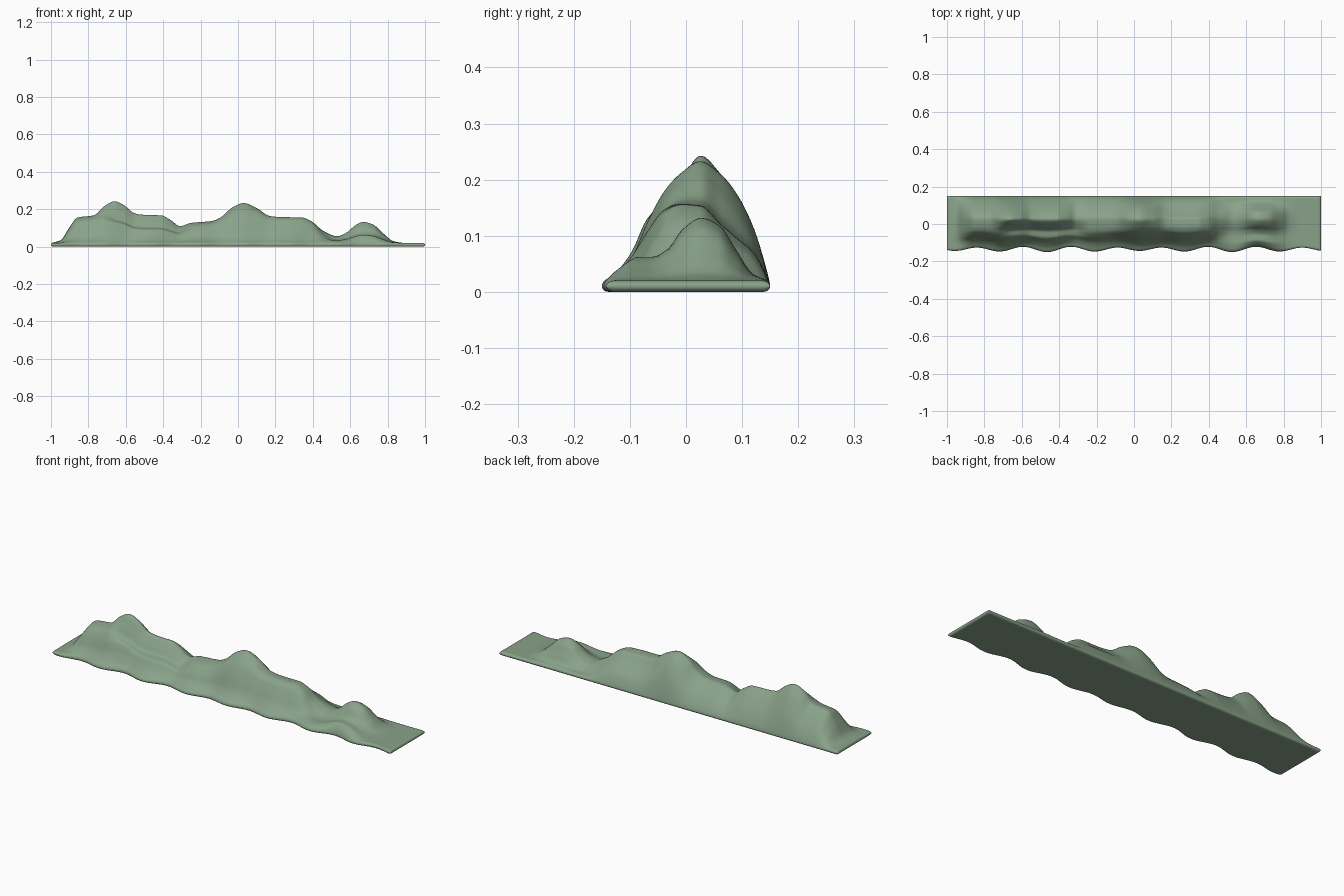
import bpy, bmesh, math

if "Cube" in bpy.data.objects:
    bpy.data.objects.remove(bpy.data.objects["Cube"])


def curve(pts):
    """Monotone cubic through (x, value) points, no overshoot."""
    xs, vs = zip(*pts)
    n = len(xs)
    d = [(vs[i + 1] - vs[i]) / (xs[i + 1] - xs[i]) for i in range(n - 1)]
    m = [0.0] * n
    for i in range(1, n - 1):
        if d[i - 1] * d[i] > 0:
            m[i] = 2 * d[i - 1] * d[i] / (d[i - 1] + d[i])
    m[0], m[-1] = d[0], d[-1]

    def f(x):
        x = min(max(x, xs[0]), xs[-1])
        i = 0
        while i < n - 2 and x > xs[i + 1]:
            i += 1
        h = xs[i + 1] - xs[i]
        t = (x - xs[i]) / h
        return ((1 + 2 * t) * (1 - t) ** 2 * vs[i] + t * (1 - t) ** 2 * h * m[i]
                + t * t * (3 - 2 * t) * vs[i + 1] + t * t * (t - 1) * h * m[i + 1])
    return f


# Crest height along the ridge
crest = curve([(-1, .02), (-.95, .033), (-.9, .105), (-.86, .155), (-.77, .168),
               (-.71, .22), (-.66, .243), (-.61, .222), (-.55, .177), (-.5, .17),
               (-.41, .167), (-.36, .142), (-.31, .11), (-.25, .127), (-.14, .137),
               (-.09, .158), (-.03, .21), (.03, .233), (.1, .207), (.17, .165),
               (.23, .158), (.34, .156), (.39, .137), (.46, .083), (.53, .056),
               (.58, .075), (.63, .116), (.67, .132), (.72, .119), (.78, .068),
               (.83, .03), (.89, .02), (1, .019)])

# Cross-sections as fraction of crest height, front to back
YS = [-.15, -.13, -.1, -.07, -.04, -.01, .025, .06, .09, .12, .15]


def section(*fr):
    return curve(list(zip(YS, fr)))


full = section(0, .07, .25, .62, .87, .96, 1, .86, .65, .38, 0)
stepped = section(0, .06, .24, .49, .54, .78, 1, .86, .65, .38, 0)
peak = section(0, .05, .2, .5, .75, .9, 1, .9, .73, .45, 0)
plateau = section(0, .08, .3, .64, .92, 1, .98, .75, .56, .37, 0)
knoll = section(0, .22, .38, .38, .5, .82, 1, .87, .48, .1, 0)
STATIONS = [(-1, full), (-.78, full), (-.64, stepped), (-.36, stepped), (-.22, full),
            (-.1, full), (.03, peak), (.22, plateau), (.4, plateau), (.52, knoll), (1, knoll)]


def ridge(x, y):
    for (x0, a), (x1, b) in zip(STATIONS, STATIONS[1:]):
        if x <= x1:
            t = (x - x0) / (x1 - x0)
            t = t * t * (3 - 2 * t)
            return max(crest(x) - .02, 0) * (a(y) * (1 - t) + b(y) * t)
    return 0


def wave(x):
    return .0115 * (1 - math.cos(math.tau * (x - .03) / .247)) + .003 * (1 + math.sin(19 * x + 1))


R = .012   # edge rounding of the base


def round_edge(d):
    return math.sqrt(max(0, 1 - (1 - min(d / R, 1)) ** 2))


def samples(half, n):
    rim = [0, .0006, .0025, .006]
    inner = [-half + R + (2 * half - 2 * R) * i / n for i in range(n + 1)]
    return [-half + r for r in rim] + inner + [half - r for r in reversed(rim)]


# Ridge terrain on a thin base, wavy front edge
X, Y = samples(1, 200), samples(.15, 50)
bm = bmesh.new()
top, bottom = [], []
for i, x in enumerate(X):
    tr, br = [], []
    for j, y in enumerate(Y):
        yy = y + wave(x) * ((.15 - y) / .3) ** 3
        cap = round_edge(1 - abs(x)) * round_edge(.15 - abs(y))
        v = bm.verts.new((x, yy, .01 + .01 * cap + ridge(x, y)))
        edge = i in (0, len(X) - 1) or j in (0, len(Y) - 1)
        tr.append(v)
        br.append(v if edge else bm.verts.new((x, yy, .01 - .01 * cap)))
    top.append(tr)
    bottom.append(br)
for i in range(len(X) - 1):
    for j in range(len(Y) - 1):
        for g, flip in ((top, False), (bottom, True)):
            q = [g[i][j], g[i + 1][j], g[i + 1][j + 1], g[i][j + 1]]
            q = q[::-1] if flip else q
            if not (flip and all(a in (top[i][j], top[i + 1][j], top[i + 1][j + 1], top[i][j + 1]) for a in q)):
                bm.faces.new(q)
mesh = bpy.data.meshes.new("ridge_terrain")
bm.to_mesh(mesh)
bm.free()
terrain = bpy.data.objects.new("ridge_terrain", mesh)
bpy.context.collection.objects.link(terrain)
for p in mesh.polygons:
    p.use_smooth = True

# Muted green
mat = bpy.data.materials.new("moss_green")
mat.diffuse_color = (.25, .36, .25, 1)
mat.use_nodes = True
mat.node_tree.nodes["Principled BSDF"].inputs["Base Color"].default_value = mat.diffuse_color
mesh.materials.append(mat)
